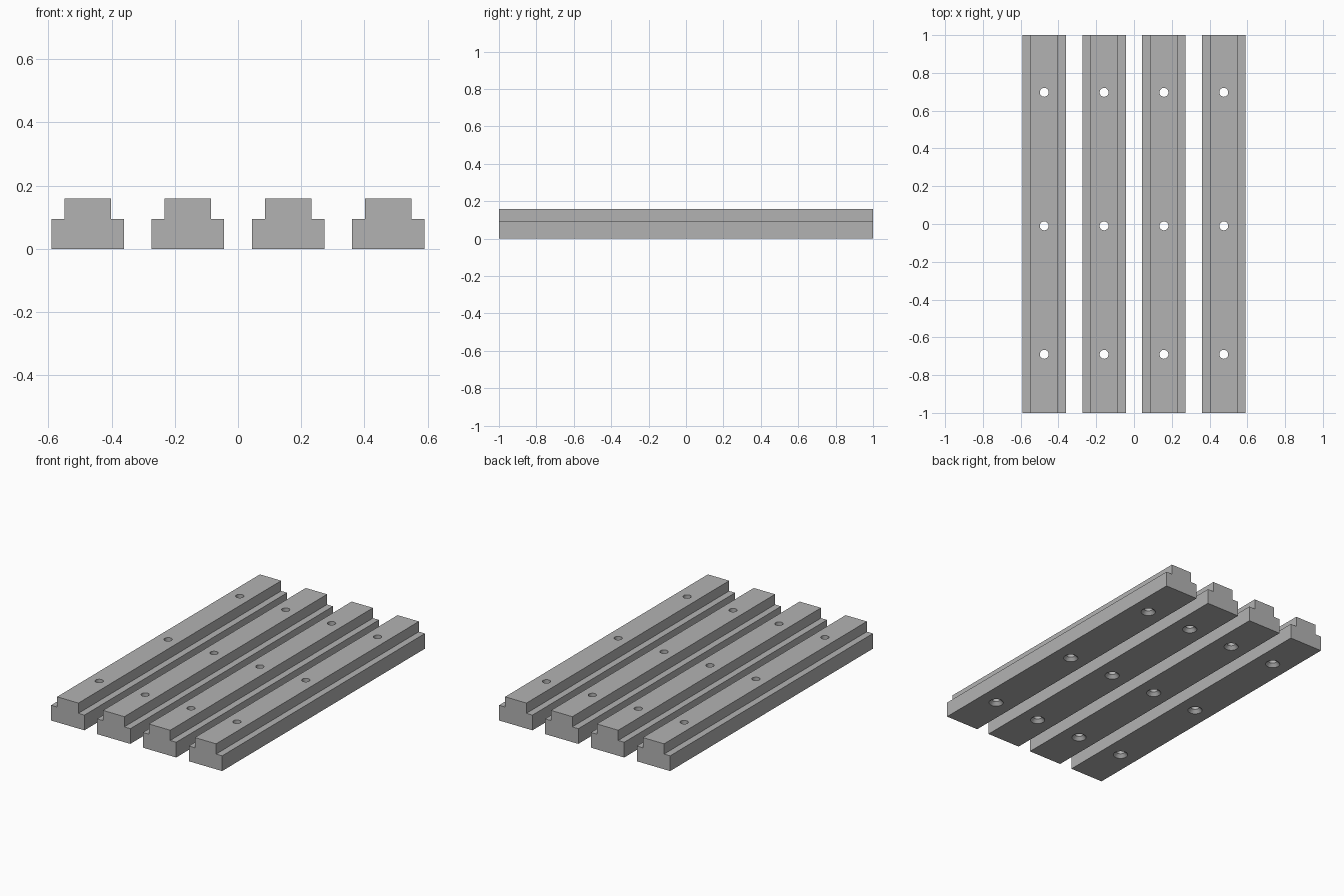
import bpy, bmesh, math

if "Cube" in bpy.data.objects:
    bpy.data.objects.remove(bpy.data.objects["Cube"])

PITCH, FOOT, HEAD = 0.317, 0.115, 0.0735   # spacing, half widths
STEP, TOP = 0.095, 0.159                   # shoulder and top heights
HOLE_Y = (-0.69, -0.01, 0.697)
HOLE_R, SINK_R, SINK_D = 0.0235, 0.042, 0.02

grey = bpy.data.materials.new("plain grey")
grey.diffuse_color = (0.45, 0.45, 0.45, 1)
grey.use_nodes = True
grey.node_tree.nodes["Principled BSDF"].inputs["Base Color"].default_value = grey.diffuse_color


def make_object(name, bm):
    bmesh.ops.recalc_face_normals(bm, faces=bm.faces)
    mesh = bpy.data.meshes.new(name)
    bm.to_mesh(mesh)
    bm.free()
    mesh.materials.append(grey)
    obj = bpy.data.objects.new(name, mesh)
    bpy.context.collection.objects.link(obj)
    return obj


def stepped_bar(name):
    # Extrude the stepped section along y
    half = [(FOOT, 0), (FOOT, STEP), (HEAD, STEP), (HEAD, TOP)]
    section = half + [(-x, z) for x, z in reversed(half)]
    bm = bmesh.new()
    face = bm.faces.new([bm.verts.new((x, -1, z)) for x, z in section])
    ext = bmesh.ops.extrude_face_region(bm, geom=[face])
    verts = [v for v in ext["geom"] if isinstance(v, bmesh.types.BMVert)]
    bmesh.ops.translate(bm, verts=verts, vec=(0, 2, 0))
    return make_object(name, bm)


def hole_cutter(name):
    # Screw holes, countersunk from below
    n = 32
    slope = (SINK_R - HOLE_R) / SINK_D
    levels = [(SINK_R + 0.01 * slope, -0.01), (HOLE_R, SINK_D), (HOLE_R, TOP + 0.02)]
    bm = bmesh.new()
    for y in HOLE_Y:
        rings = [[bm.verts.new((r * math.cos(2 * math.pi * i / n),
                                y + r * math.sin(2 * math.pi * i / n), z))
                  for i in range(n)] for r, z in levels]
        for a, b in zip(rings, rings[1:]):
            for i in range(n):
                j = (i + 1) % n
                bm.faces.new((a[i], a[j], b[j], b[i]))
        bm.faces.new(rings[0][::-1])
        bm.faces.new(rings[-1])
    return make_object(name, bm)


# Four parallel rails with drilled holes
cutter = hole_cutter("hole_cutter")
rail = stepped_bar("rail_1")
cut = rail.modifiers.new("holes", "BOOLEAN")
cut.operation = "DIFFERENCE"
cut.solver = "EXACT"
cut.object = cutter
bpy.context.view_layer.objects.active = rail
rail.select_set(True)
bpy.ops.object.modifier_apply(modifier=cut.name)
bpy.data.objects.remove(cutter)
bpy.ops.object.shade_smooth_by_angle(angle=math.radians(30))

for i in range(4):
    obj = rail
    if i:
        obj = rail.copy()
        obj.name = f"rail_{i + 1}"
        bpy.context.collection.objects.link(obj)
    obj.location.x = (i - 1.5) * PITCH
